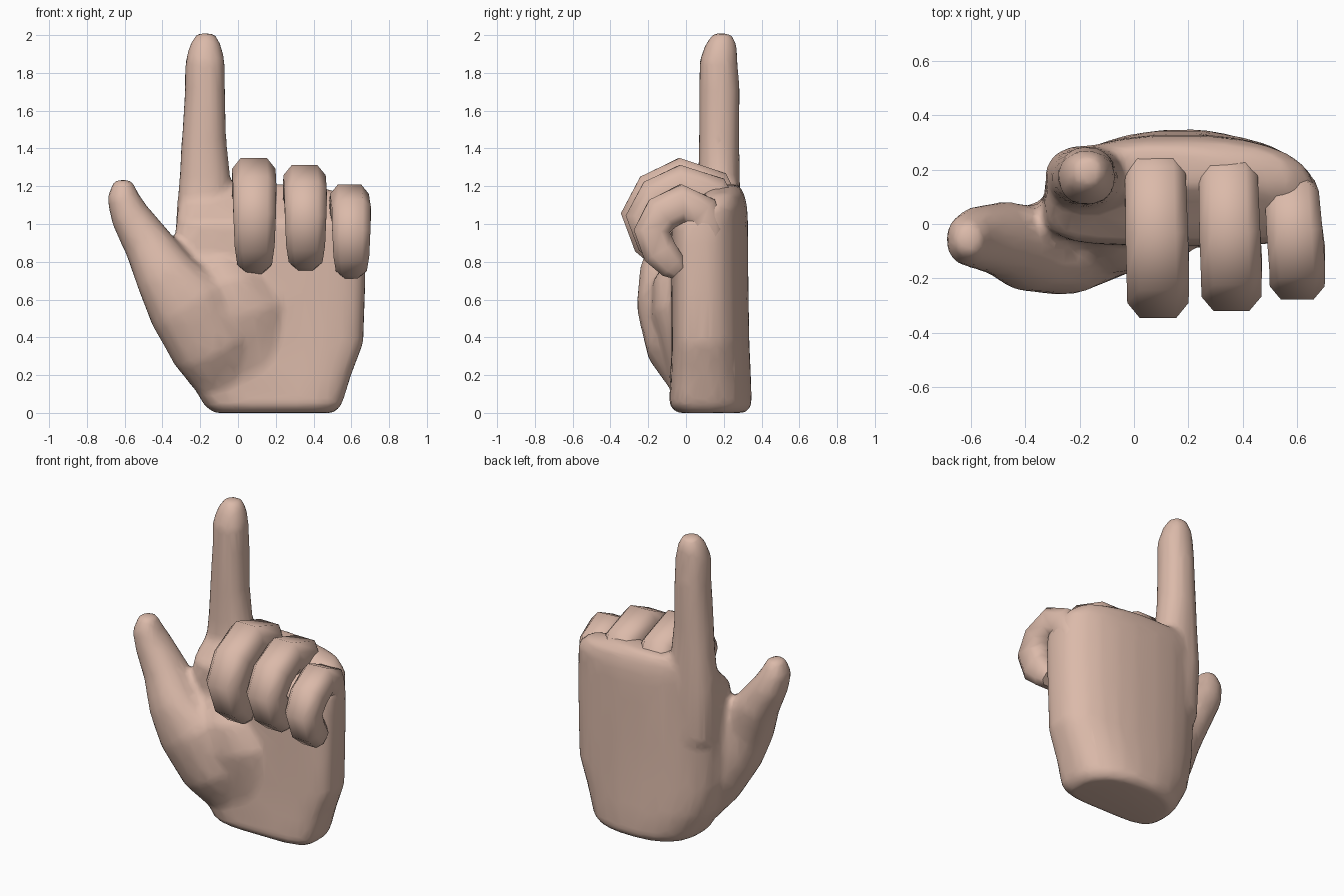
import bpy, bmesh
from math import cos, sin, pi
from mathutils import Vector

if "Cube" in bpy.data.objects:
    bpy.data.objects.remove(bpy.data.objects["Cube"])

skin = bpy.data.materials.new("skin")
skin.diffuse_color = (0.71, 0.49, 0.40, 1)
skin.use_nodes = True
skin.node_tree.nodes["Principled BSDF"].inputs["Base Color"].default_value = skin.diffuse_color

OCT = [(1, .5), (.6, 1), (-.6, 1), (-1, .5), (-1, -.5), (-.6, -1), (.6, -1), (1, -.5)]


def superellipse(n, front, back):
    """Unit ring whose -y half and +y half have their own squareness."""
    out = []
    for i in range(n):
        c, s = cos(2 * pi * (i + .5) / n), sin(2 * pi * (i + .5) / n)
        p = 2 / (back if s > 0 else front)
        out.append((abs(c) ** p * (1 if c > 0 else -1), abs(s) ** p * (1 if s > 0 else -1)))
    return out


def loft(bm, rings):
    """Skin a list of equal-length point rings and cap both ends."""
    vs = [[bm.verts.new(p) for p in r] for r in rings]
    n = len(vs[0])
    for a, b in zip(vs, vs[1:]):
        for i in range(n):
            j = (i + 1) % n
            bm.faces.new((a[i], a[j], b[j], b[i]))
    bm.faces.new(vs[0][::-1])
    bm.faces.new(vs[-1])


def tube(bm, path, side, section):
    """Sweep a section; path rows are x, y, z, half size along side, half size across."""
    pts = [Vector(p[:3]) for p in path]
    rings = []
    for i, p in enumerate(path):
        t = (pts[min(i + 1, len(pts) - 1)] - pts[max(i - 1, 0)]).normalized()
        u = (side - t * side.dot(t)).normalized()
        v = t.cross(u)
        rings.append([pts[i] + u * a * p[3] + v * b * p[4] for a, b in section])
    loft(bm, rings)


def finish(name, bm, angle):
    bmesh.ops.recalc_face_normals(bm, faces=bm.faces)
    me = bpy.data.meshes.new(name)
    bm.to_mesh(me)
    bm.free()
    ob = bpy.data.objects.new(name, me)
    bpy.context.collection.objects.link(ob)
    me.materials.append(skin)
    bpy.ops.object.select_all(action='DESELECT')
    ob.select_set(True)
    bpy.context.view_layer.objects.active = ob
    if name == "palm_thumb_index":
        m = ob.modifiers.new("blend", 'REMESH')
        m.mode, m.voxel_size = 'VOXEL', 0.02
        m = ob.modifiers.new("soften", 'SMOOTH')
        m.factor, m.iterations = 0.5, 12
        m = ob.modifiers.new("reduce", 'DECIMATE')
        m.ratio = 0.12
        for mod in list(ob.modifiers):
            bpy.ops.object.modifier_apply(modifier=mod.name)
    bpy.ops.object.shade_smooth_by_angle(angle=angle)


# palm: z, x min, x max, y min, y max
bm = bmesh.new()
palm = [(0, -.13, .51, -.05, .32), (.04, -.18, .55, -.09, .35), (.2, -.27, .60, -.083, .345),
        (.37, -.31, .665, -.078, .337), (.65, -.33, .675, -.078, .332), (.9, -.335, .68, -.08, .33),
        (1.01, -.33, .675, -.08, .33), (1.09, -.32, .66, .01, .325), (1.16, -.30, .58, .09, .31),
        (1.21, -.28, .36, .14, .28)]
rings = []
for z, x0, x1, y0, y1 in palm:
    yc = y0 + (y1 - y0) * .4
    rings.append([((x0 + x1) / 2 + a * (x1 - x0) / 2, yc + b * ((y1 - yc) if b > 0 else (yc - y0)), z)
                  for a, b in superellipse(24, 4, 2.3)])
loft(bm, rings)

# thumb with its fleshy base
round_section = superellipse(14, 2.2, 2.2)
Y, X = Vector((0, 1, 0)), Vector((1, 0, 0))
tube(bm, [(-.05, .04, .16, .12, .17), (-.14, -.04, .35, .17, .22), (-.27, -.085, .58, .18, .22),
          (-.39, -.09, .74, .158, .165), (-.48, -.055, .90, .14, .13), (-.575, -.05, 1.05, .117, .105),
          (-.612, -.06, 1.15, .096, .085), (-.607, -.06, 1.235, .055, .05)], Y, round_section)

# thumb mound running into the palm
tube(bm, [(.02, .05, .10, .11, .16), (0, .01, .30, .125, .28), (-.05, -.02, .52, .165, .31),
          (-.09, -.03, .68, .15, .22), (-.12, 0, .79, .10, .12)], Y, superellipse(20, 2, 2))

# pointing index finger
tube(bm, [(-.16, .16, .70, .12, .16), (-.18, .17, 1.05, .12, .15), (-.175, .175, 1.25, .112, .137),
          (-.18, .175, 1.45, .109, .120), (-.174, .177, 1.72, .109, .108), (-.174, .172, 1.86, .103, .107),
          (-.172, .19, 1.95, .085, .085), (-.17, .20, 2.01, .05, .05)], Y, round_section)
finish("palm_thumb_index", bm, 1.0)

# curled fingers: one side profile (y, z, width factor, half depth), scaled per finger
curl = [(.20, .80, .75, .08), (.205, 1.06, .92, .105), (.145, 1.18, .97, .11), (-.03, 1.235, 1, .115),
        (-.165, 1.165, 1, .115), (-.235, 1.05, .98, .11), (-.18, .91, .92, .105),
        (-.09, .815, .8, .085), (-.05, .775, .55, .055)]
# name, x at knuckle, x at tip, half width, y scale front and back, tip height, height scale
for name, x_top, x_tip, half, kf, kb, z0, kz in [
        ("middle_finger", .070, .088, .115, 1.0, 1.0, .73, 1.0),
        ("ring_finger", .335, .358, .112, .92, .97, .75, .90),
        ("little_finger", .560, .600, .103, .77, .55, .71, .79)]:
    bm = bmesh.new()
    n = len(curl) - 1
    tube(bm, [(x_top + (x_tip - x_top) * min(1, i / 4), y * (kf if y < 0 else kb), z0 + (z - .73) * kz,
               half * w, d * (.4 + .6 * kz)) for i, (y, z, w, d) in enumerate(curl)], X, OCT)
    finish(name, bm, 0.9)
